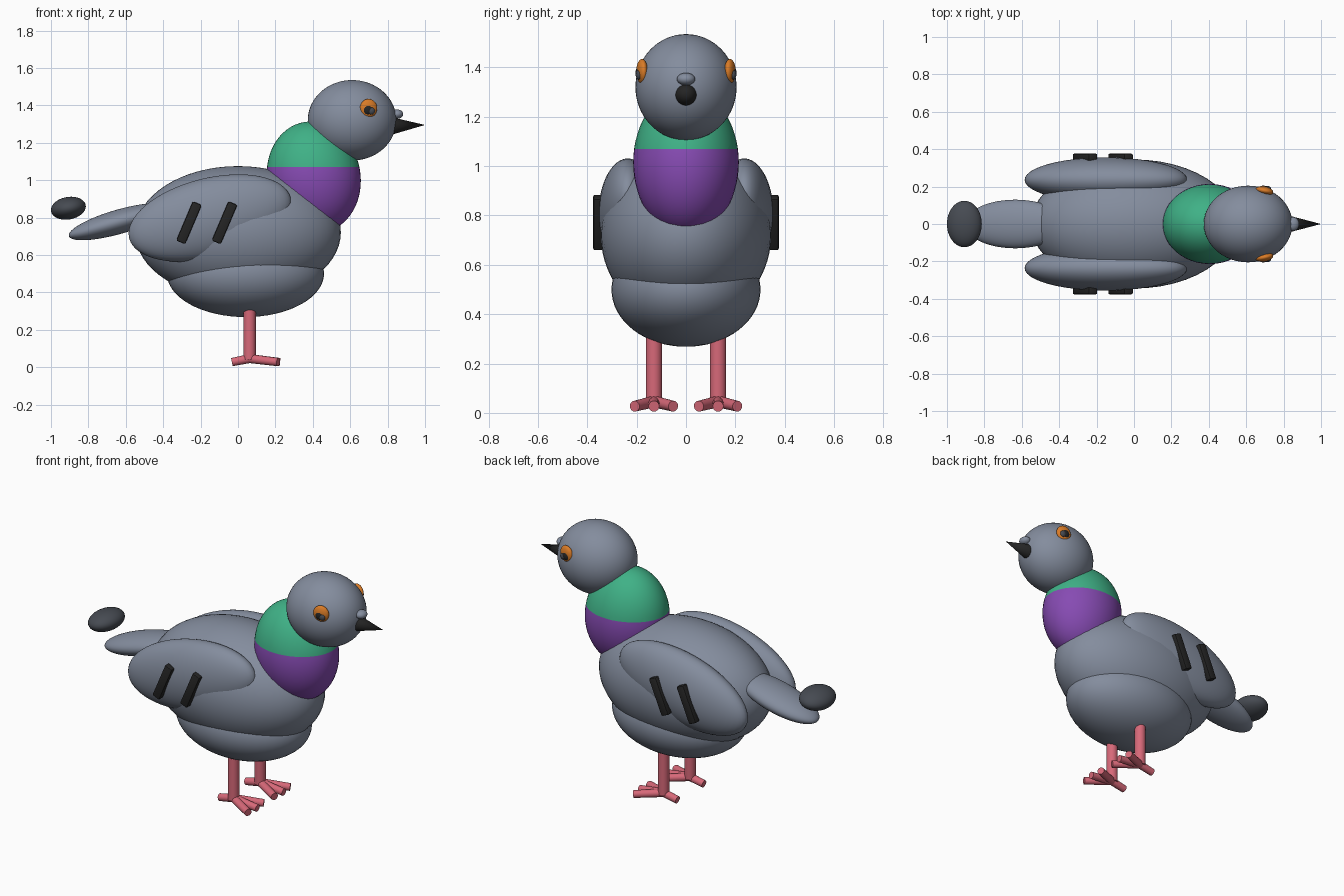
import bpy, bmesh
from math import radians, cos, sin
from mathutils import Vector, Matrix

cube = bpy.data.objects.get("Cube")
if cube:
    bpy.data.objects.remove(cube, do_unlink=True)


def material(name, r, g, b):
    m = bpy.data.materials.new(name)
    m.use_nodes = True
    m.diffuse_color = (r, g, b, 1)
    bsdf = m.node_tree.nodes["Principled BSDF"]
    bsdf.inputs["Base Color"].default_value = (r, g, b, 1)
    bsdf.inputs["Roughness"].default_value = 0.7
    return m


GREY = material("slate grey", .23, .265, .34)
DARK = material("charcoal grey", .062, .07, .085)
BLACK = material("soft black", .018, .018, .018)
GREEN = material("neck green", .05, .44, .24)
PURPLE = material("neck purple", .24, .07, .45)
ORANGE = material("eye orange", .7, .2, .02)
PINK = material("leg pink", .68, .14, .19)


def finish(bm, name, *mats):
    mesh = bpy.data.meshes.new(name)
    bm.to_mesh(mesh)
    bm.free()
    ob = bpy.data.objects.new(name, mesh)
    bpy.context.collection.objects.link(ob)
    for m in mats:
        mesh.materials.append(m)
    bpy.ops.object.select_all(action='DESELECT')
    bpy.context.view_layer.objects.active = ob
    ob.select_set(True)
    bpy.ops.object.shade_smooth_by_angle(angle=radians(35))
    return ob


def place(loc, size, pitch=0, yaw=0):
    """Pitch lifts the +x end; yaw turns about z."""
    return (Matrix.Translation(loc) @ Matrix.Rotation(radians(yaw), 4, 'Z')
            @ Matrix.Rotation(radians(-pitch), 4, 'Y') @ Matrix.Diagonal((*size, 1)))


def ball_mesh(loc, size, pitch=0, yaw=0):
    bm = bmesh.new()
    bmesh.ops.create_uvsphere(bm, u_segments=48, v_segments=32, radius=1,
                              matrix=place(loc, size, pitch, yaw))
    return bm


def ball(name, mat, loc, size, pitch=0, yaw=0):
    return finish(ball_mesh(loc, size, pitch, yaw), name, mat)


def rod(name, mat, a, b, r1, r2, sides=24):
    a, b = Vector(a), Vector(b)
    bm = bmesh.new()
    turn = (b - a).to_track_quat('Z', 'Y').to_matrix().to_4x4()
    bmesh.ops.create_cone(bm, cap_ends=True, segments=sides, radius1=r1, radius2=r2,
                          depth=(b - a).length,
                          matrix=Matrix.Translation((a + b) / 2) @ turn)
    return finish(bm, name, mat)


# Torso, belly and head
ball("body", GREY, (0, 0, .72), (.55, .345, .355))
ball("belly", GREY, (.04, 0, .5), (.42, .302, .232))
ball("head", GREY, (.61, 0, 1.32), (.237, .205, .215))

# Neck: one ellipsoid cut level into a green top and a purple bottom
SPLIT = 1.07
bm = ball_mesh((.405, 0, 1.015), (.25, .214, .3), 10)
bmesh.ops.bisect_plane(bm, geom=bm.verts[:] + bm.edges[:] + bm.faces[:],
                       plane_co=(0, 0, SPLIT), plane_no=(0, 0, 1))
for f in bm.faces:
    f.material_index = 0 if f.calc_center_median().z > SPLIT else 1
finish(bm, "neck", GREEN, PURPLE)

# Tail and its dark tip
ball("tail", GREY, (-.635, 0, .778), (.28, .13, .065), 16)
ball("tail_tip", DARK, (-.907, 0, .85), (.094, .124, .06), 10)

# Beak
rod("beak", BLACK, (.82, 0, 1.29), (1, 0, 1.295), .047, 0, 32)
ball("beak_bump", GREY, (.85, 0, 1.353), (.033, .037, .025))

for side, word in ((1, "left"), (-1, "right")):
    # Wing with two dark bars
    ball(word + "_wing", GREY, (-.15, side * .236, .797), (.445, .12, .214), 14)
    for i, x in enumerate((-.262, -.072)):
        bm = bmesh.new()
        bmesh.ops.create_cube(bm, size=1, matrix=place((x, side * .355, .772),
                                                       (.052, .042, .228), -23))
        bmesh.ops.bevel(bm, geom=bm.edges[:], offset=.008, segments=2,
                        affect='EDGES', profile=.5)
        finish(bm, f"{word}_wing_bar_{i + 1}", BLACK)

    # Eye
    ball(word + "_eye", ORANGE, (.698, side * .178, 1.384), (.047, .022, .05), 0, -side * 12)
    ball(word + "_pupil", BLACK, (.692, side * .187, 1.377), (.029, .018, .029))
    ball(word + "_pupil_shine", DARK, (.712, side * .19, 1.37), (.02, .014, .02))

    # Leg and four toes
    y = side * .13
    rod(word + "_leg", PINK, (.062, y, .04), (.062, y, .33), .033, .033)
    for i, (angle, reach) in enumerate(((-27, .172), (0, .163), (27, .172), (180, .095))):
        end = (.062 + reach * cos(radians(angle)), y + reach * sin(radians(angle)), .027)
        rod(f"{word}_toe_{i + 1}", PINK, (.062, y, .046), end, .024, .022, 16)
